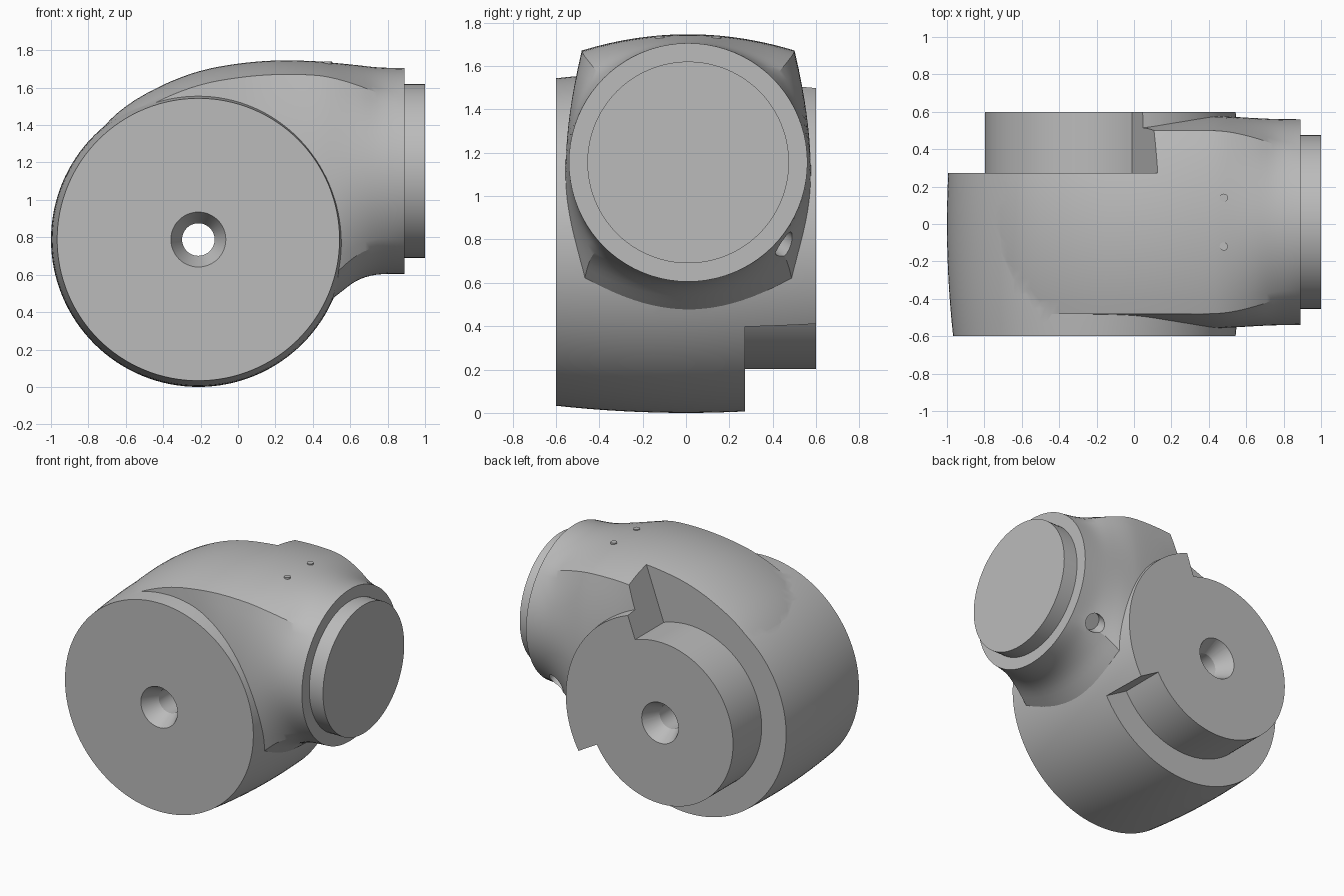
import bpy, bmesh, math
from mathutils import Vector

cube = bpy.data.objects.get("Cube")
if cube:
    bpy.data.objects.remove(cube, do_unlink=True)

grey = bpy.data.materials.new("plain grey")
grey.use_nodes = True
grey.diffuse_color = (0.5, 0.5, 0.5, 1)
grey.node_tree.nodes["Principled BSDF"].inputs["Base Color"].default_value = grey.diffuse_color

HUB_X, HUB_Z = -0.212, 0.788      # axis of the drum
NECK_Y, NECK_Z = 0.01, 1.155      # axis of the neck
HALF = 0.6                        # half depth of the drum


def make_object(name, bm):
    bmesh.ops.recalc_face_normals(bm, faces=bm.faces)
    mesh = bpy.data.meshes.new(name)
    bm.to_mesh(mesh)
    bm.free()
    mesh.materials.append(grey)
    obj = bpy.data.objects.new(name, mesh)
    bpy.context.collection.objects.link(obj)
    return obj


def skin(name, rings):
    """Join closed rings of points into a capped solid."""
    bm = bmesh.new()
    loops = [[bm.verts.new(p) for p in ring] for ring in rings]
    n = len(loops[0])
    for a, b in zip(loops, loops[1:]):
        for i in range(n):
            j = (i + 1) % n
            bm.faces.new((a[i], a[j], b[j], b[i]))
    bm.faces.new(loops[0])
    bm.faces.new(loops[-1])
    return make_object(name, bm)


def lathe(name, profile, origin, axis, n=96):
    """Turn (radius, distance) pairs around an axis."""
    turn = Vector(axis).to_track_quat('Z', 'Y')
    rings = []
    for r, d in profile:
        angles = [2 * math.pi * i / n for i in range(n)]
        rings.append([Vector(origin) + turn @ Vector((r * math.cos(a), r * math.sin(a), d))
                      for a in angles])
    return skin(name, rings)


def boolean(target, tool, operation):
    mod = target.modifiers.new(operation.lower(), 'BOOLEAN')
    mod.operation, mod.solver, mod.object = operation, 'EXACT', tool
    bpy.context.view_layer.objects.active = target
    bpy.ops.object.modifier_apply(modifier=mod.name)
    bpy.data.objects.remove(tool, do_unlink=True)


def smooth(obj, angle):
    bpy.ops.object.select_all(action='DESELECT')
    obj.select_set(True)
    bpy.context.view_layer.objects.active = obj
    bpy.ops.object.shade_smooth_by_angle(angle=math.radians(angle))


def spline(rows, steps):
    """Smooth curve through rows of values."""
    out = []
    for i in range(len(rows) - 1):
        p = [rows[max(0, min(len(rows) - 1, i + k))] for k in (-1, 0, 1, 2)]
        for s in range(steps):
            t = s / steps
            out.append([b + 0.5 * t * (c - a + t * (2 * a - 5 * b + 4 * c - d + t * (3 * (b - c) + d - a)))
                        for a, b, c, d in zip(*p)])
    return out + [list(rows[-1])]


# Barrel-shaped drum
barrel = []
for k in range(17):
    y = HALF * (k / 8 - 1)
    barrel.append((0.788 - 0.033 * (y / HALF) ** 2, y))
housing = lathe("joint_housing", barrel, (HUB_X, 0, HUB_Z), (0, 1, 0), 128)

# Neck: arched square section that turns round towards its end
# columns: x, top, bottom, half width, roundness
stations = [
    (-0.9, 1.14, 0.79, 0.5, 0), (-0.75, 1.355, 0.79, 0.5, 0), (-0.6, 1.5, 0.79, 0.5, 0),
    (-0.4, 1.615, 0.79, 0.5, 0), (-0.2, 1.69, 0.75, 0.5, 0), (0, 1.728, 0.65, 0.51, 0),
    (0.2, 1.745, 0.5, 0.545, 0), (0.4, 1.742, 0.42, 0.565, 0), (0.52, 1.735, 0.47, 0.565, 0.1),
    (0.65, 1.728, 0.555, 0.56, 0.4), (0.77, 1.715, 0.595, 0.555, 0.78), (0.89, 1.705, 0.605, 0.55, 1),
]
SIDE = 20
edge = [math.tan(math.pi / 4 * (2 * i / SIDE - 1)) for i in range(SIDE)]
square = ([(1, t) for t in edge] + [(-t, 1) for t in edge]
          + [(-1, -t) for t in edge] + [(t, -1) for t in edge])


def section(x, top, bottom, width, roundness):
    mid, half = (top + bottom) / 2, (top - bottom) / 2
    ring = []
    for u, v in square:
        drop = 0.075 if v > 0 else 0.12
        boxy = Vector((x, NECK_Y + u * (0.49 + (width - 0.49) * (1 - v * v)),
                       mid + v * (half - drop * u * u)))
        out = Vector((0, u, v)).normalized() * 0.55
        ring.append(boxy.lerp(Vector((x, NECK_Y, NECK_Z)) + out, roundness))
    return ring


neck = skin("neck", [section(*row) for row in spline(stations, 4)])
boolean(housing, neck, 'UNION')

# Stepped recess around the rear boss, open over part of the turn
arc = [math.radians(70 + 260 * i / 96) for i in range(97)]
outline = [(0.585, a) for a in arc] + [(1.6, a) for a in reversed(arc)]
recess = skin("recess_cutter", [[(HUB_X + r * math.cos(a), y, HUB_Z + r * math.sin(a))
                                 for r, a in outline] for y in (0.272, 0.9)])
boolean(housing, recess, 'DIFFERENCE')

# Countersunk bore through the drum
bore = lathe("bore_cutter", [(0.147, -0.7), (0.147, -HALF), (0.087, -0.48),
                             (0.087, 0.48), (0.147, HALF), (0.147, 0.7)],
             (HUB_X, 0, HUB_Z), (0, 1, 0), 48)
boolean(housing, bore, 'DIFFERENCE')

# Shallow round socket low on the back of the neck
socket = lathe("socket_cutter", [(0.06, -0.03), (0.07, 0.2)], (0.72, 0.44, 0.79),
               (0, 0.77, -0.64), 32)
boolean(housing, socket, 'DIFFERENCE')
smooth(housing, 25)

# Round plug at the neck end
plug = lathe("end_plug", [(0.465, 0), (0.465, 0.15)], (0.85, NECK_Y, NECK_Z), (1, 0, 0))
smooth(plug, 30)

# Two small pins on top
for side, y in (("left", 0.14), ("right", -0.12)):
    pin = lathe(side + "_top_pin", [(0.022, -0.05), (0.022, 0.004)], (0.48, y, 1.735), (0, 0, 1), 24)
    smooth(pin, 30)
